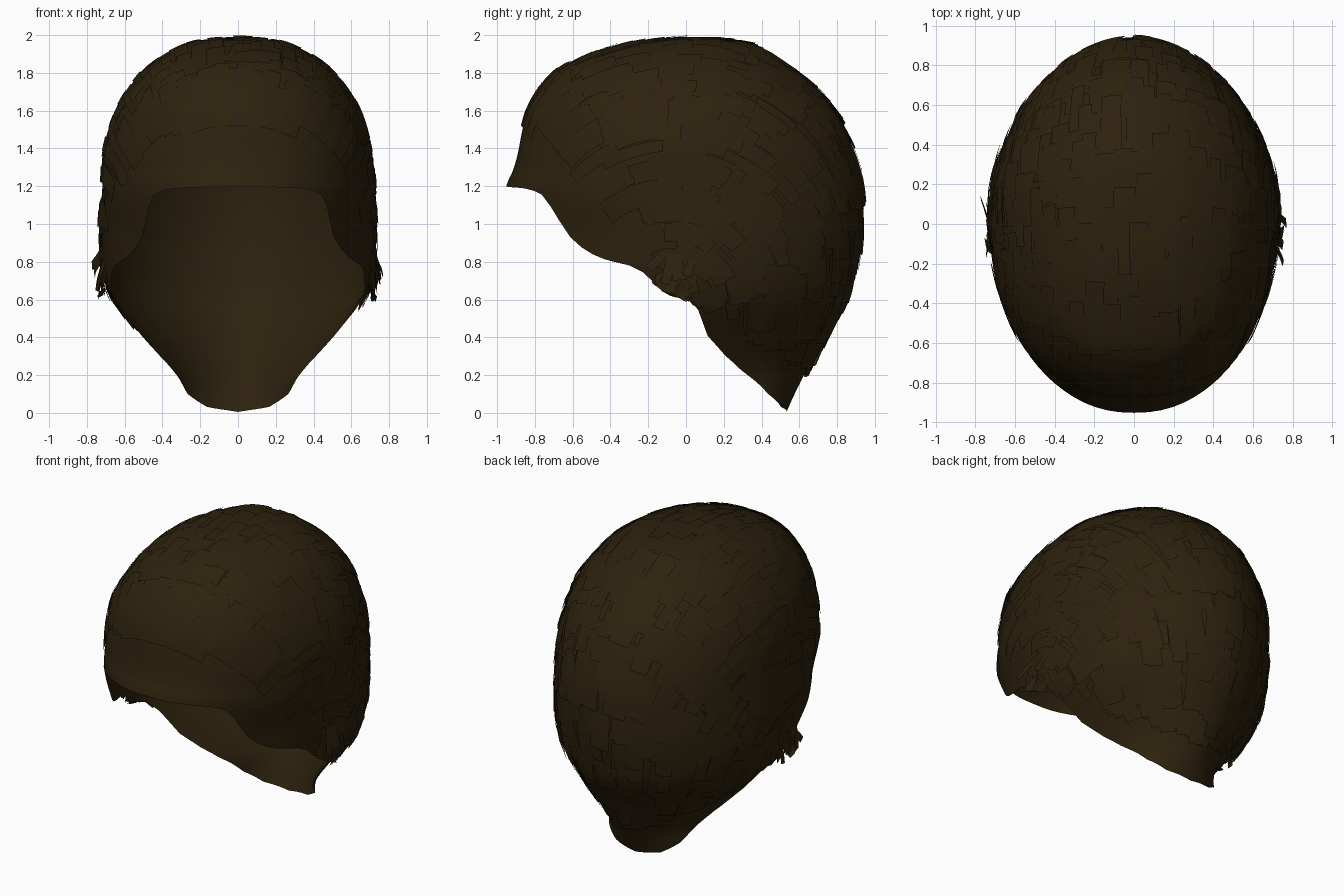
import bpy, bmesh, math, random
from mathutils import Vector
from mathutils.bvhtree import BVHTree

if "Cube" in bpy.data.objects:
    bpy.data.objects.remove(bpy.data.objects["Cube"])

random.seed(4)
hair = bpy.data.materials.new("dark brown hair")
hair.diffuse_color = (0.026, 0.0155, 0.0042, 1)
hair.use_nodes = True
hair.node_tree.nodes["Principled BSDF"].inputs["Base Color"].default_value = hair.diffuse_color

# Head sections from crown to nape: height, front depth, back depth, half width
SECTIONS = [(1.978, 0, 0, 0), (1.967, .19, .22, .155), (1.935, .36, .38, .285),
            (1.86, .575, .50, .42), (1.77, .715, .62, .52), (1.6, .835, .78, .63),
            (1.4, .885, .87, .69), (1.28, .90, .905, .70), (1.2, .91, .92, .705),
            (.95, .90, .92, .72), (.75, .86, .885, .71), (.6, .82, .845, .66),
            (.42, .80, .74, .525), (.22, .70, .635, .39), (.1, .65, .575, .42), (0, .60, .53, .49)]
# Lower rim of the cap: angle from the front, height
RIM = [(0, 1.2), (25, 1.19), (34, 1.17), (38, 1.14), (43, 1.05), (50, .92), (55, .865),
       (61, .82), (75, .77), (81, .68), (93, .60), (98, .42), (107, .31), (118, .22),
       (139, .1), (158, .03), (180, .005)]
# Line below which no locks grow: depth, height
HAIRLINE = [(-1, 1.5), (-.8, 1.47), (-.7, 1.38), (-.5, 1.12), (-.25, .9), (-.15, .68),
            (.05, .62), (.2, .53), (.4, .38), (.65, .2), (1, .2)]


def linear(table, x):
    for (a, va), (b, vb) in zip(table, table[1:]):
        if x <= b:
            return va + (vb - va) * max(0, (x - a) / (b - a))
    return table[-1][1]


def section(u):
    """Smooth interpolation between the head sections."""
    i = min(int(u), len(SECTIONS) - 2)
    t = u - i
    p = [SECTIONS[min(max(k, 0), len(SECTIONS) - 1)] for k in range(i - 1, i + 3)]
    return [b + .5 * t * (c - a + t * (2*a - 5*b + 4*c - d + t * (3*(b - c) + d - a)))
            for a, b, c, d in zip(*p)]


def rim_level(z):
    lo, hi = 0, len(SECTIONS) - 1
    for _ in range(30):
        mid = (lo + hi) / 2
        if section(mid)[0] > z:
            lo = mid
        else:
            hi = mid
    return lo


def scalp_point(phi, u):
    z, front, back, w = section(u)
    s, c = math.sin(phi), math.cos(phi)
    if c > 0:
        # temples draw in and the brow edge flares forward
        x = w * abs(s) ** .88 * (1 - .16 * c * min(1, max(0, (1.15 - z) / .2)))
        y = -front * c ** .9 - .042 * c ** 6 * min(1, max(0, (1.38 - z) / .18)) ** 1.5
    else:
        x, y = w * abs(s) ** 1.08, -back * c
    return Vector((math.copysign(x, s), y, z))


def finish(bm, name):
    mesh = bpy.data.meshes.new(name)
    bm.to_mesh(mesh)
    mesh.materials.append(hair)
    for p in mesh.polygons:
        p.use_smooth = True
    obj = bpy.data.objects.new(name, mesh)
    bpy.context.collection.objects.link(obj)
    return obj


# Scalp cap: open shell from the crown to the rim
COLS, ROWS = 80, 34
scalp = bmesh.new()
crown = scalp.verts.new((0, 0, SECTIONS[0][0]))
grid = []
for i in range(COLS):
    deg = 360 * i / COLS
    end = rim_level(linear(RIM, min(deg, 360 - deg)))
    grid.append([scalp.verts.new(scalp_point(math.radians(deg), end * j / ROWS))
                 for j in range(1, ROWS + 1)])
for i in range(COLS):
    a, b = grid[i], grid[(i + 1) % COLS]
    scalp.faces.new((crown, a[0], b[0]))
    for j in range(ROWS - 1):
        scalp.faces.new((a[j], a[j + 1], b[j + 1], b[j]))
scalp.normal_update()
tree = BVHTree.FromBMesh(scalp)
faces = list(scalp.faces)
spots = [f.calc_center_median() for f in faces]
areas = [f.calc_area() for f in faces]
finish(scalp, "scalp_cap")


def surface(p):
    loc, n, _, _ = tree.find_nearest(p)
    return loc, (n if n.dot(loc - Vector((0, 0, .9))) > 0 else -n)


def flow(p):
    """Combing direction: up the brow, back over the crown, down the nape."""
    return Vector((0, max(p.z - .6, .08), -(p.y + .1)))


def add_lock(bm, start, direction, length, width, lift, tail, steps=5):
    """Thin curved strip laid over the scalp."""
    p, rows = start, []
    for k in range(steps + 1):
        loc, n = surface(p)
        if loc.z < linear(HAIRLINE, loc.y) - .02:
            break
        d = direction(loc)
        d = (d - n * d.dot(n)).normalized()
        side = n.cross(d)
        # locks lie flatter on the crown so they keep its height
        off = (lift + (tail - lift) * k / steps) * (1 - .35 * max(0, n.z))
        row = []
        for s in (-.5, 0, .5):
            q, m = surface(loc + side * width * s)
            row.append(q + m * off)
        rows.append(row)
        p = loc + d * length / steps
    if len(rows) < 3:
        return
    vs = [[bm.verts.new(q) for q in row] for row in rows]
    for a, b in zip(vs, vs[1:]):
        for k in range(2):
            bm.faces.new((a[k], a[k + 1], b[k + 1], b[k]))


# Overlapping locks all over the cap
locks = bmesh.new()
for c in random.choices(spots, areas, k=1000):
    start = c + Vector([random.uniform(-.03, .03) for _ in range(3)])
    if start.z < linear(HAIRLINE, start.y):
        continue
    turn = random.uniform(-.06, .06)
    add_lock(locks, start, lambda p: flow(p) + Vector((turn, 0, 0)),
             random.uniform(.22, .4), random.uniform(.06, .11),
             random.uniform(.006, .014), random.uniform(.016, .033))
# Two rows of locks along the front hairline
for row in range(2):
    for i in range(33):
        x = -.64 + 1.28 * i / 32
        start, _ = surface(Vector((x, -.9 + .5 * x * x, 1.53 + .09 * row - .7 * x * x)))
        add_lock(locks, start, flow, random.uniform(.24, .36), random.uniform(.06, .09),
                 random.uniform(.006, .016), random.uniform(.022, .036))
finish(locks, "hair_locks")

# Ragged tufts in front of and above each ear
tufts = bmesh.new()
for side in (-1, 1):
    for _ in range(22):
        start = Vector((side * .72, random.uniform(-.14, .04), random.uniform(.68, .86)))
        ang = random.uniform(-2.4, -.5)
        d = Vector((0, math.cos(ang), math.sin(ang)))
        add_lock(tufts, start, lambda p: d, random.uniform(.1, .16),
                 random.uniform(.04, .07), .01, random.uniform(.03, .075), 4)
finish(tufts, "ear_tufts")
